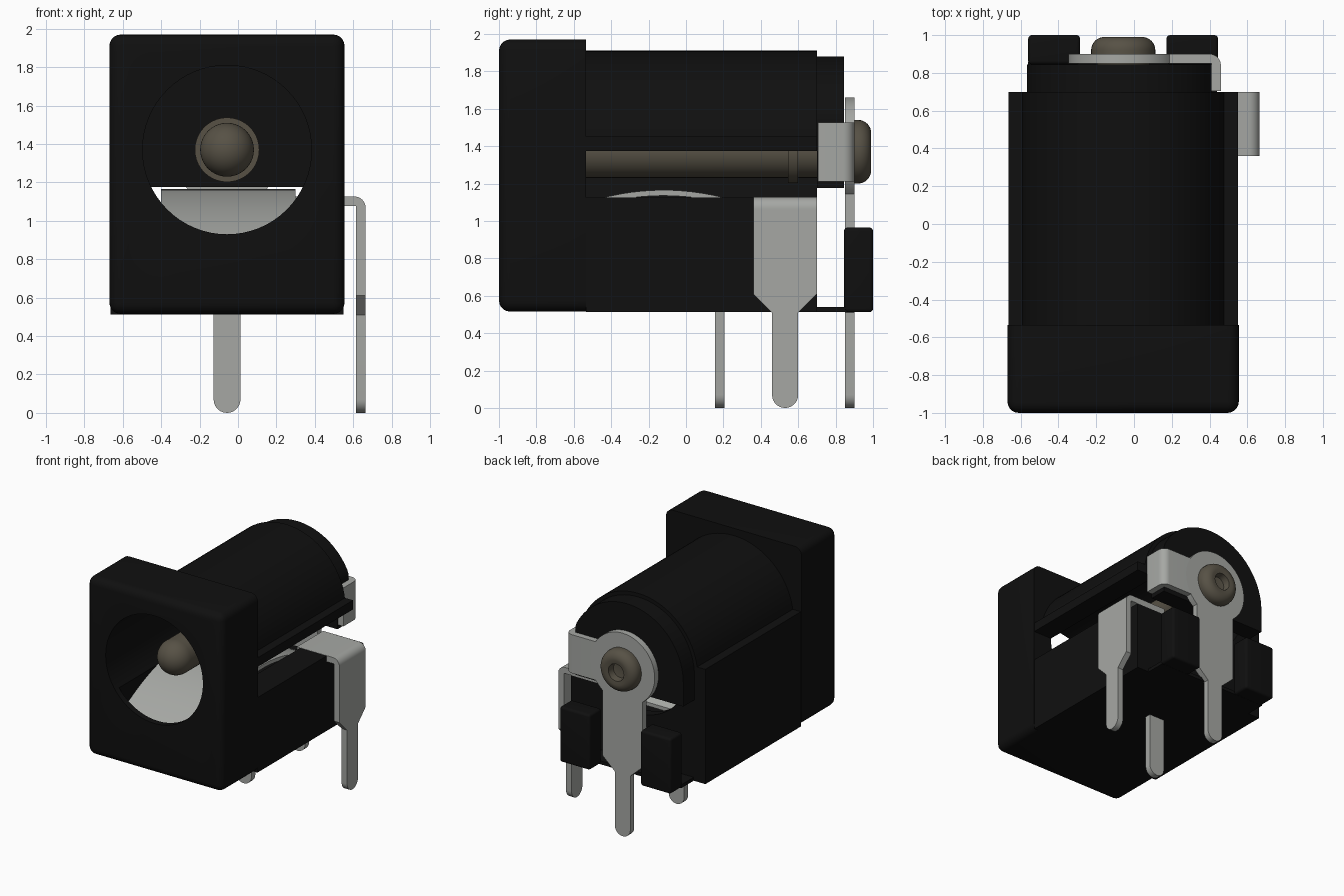
import bpy, bmesh, math
from mathutils import Matrix, Vector

if "Cube" in bpy.data.objects:
    bpy.data.objects.remove(bpy.data.objects["Cube"], do_unlink=True)

CX, CZ = -0.057, 1.37      # axis of the barrel


def material(name, col):
    m = bpy.data.materials.new(name)
    m.diffuse_color = (*col, 1)
    m.use_nodes = True
    b = next(n for n in m.node_tree.nodes if n.type == 'BSDF_PRINCIPLED')
    b.inputs["Base Color"].default_value = (*col, 1)
    b.inputs["Roughness"].default_value = 0.6
    return m


BLACK = material("black plastic", (0.005, 0.005, 0.005))
METAL = material("grey metal", (0.38, 0.39, 0.37))
BRASS = material("dark bronze", (0.095, 0.083, 0.060))


def finish(name, bm, mat):
    bmesh.ops.recalc_face_normals(bm, faces=bm.faces)
    me = bpy.data.meshes.new(name)
    bm.to_mesh(me)
    bm.free()
    ob = bpy.data.objects.new(name, me)
    bpy.context.collection.objects.link(ob)
    if mat:
        me.materials.append(mat)
    return ob


def smooth(ob):
    bpy.ops.object.select_all(action='DESELECT')
    ob.select_set(True)
    bpy.context.view_layer.objects.active = ob
    bpy.ops.object.shade_smooth_by_angle(angle=math.radians(35))


def prism(name, pts, axis, a, b, mat):
    """Extrude a 2D outline along an axis from a to b."""
    place = {'x': lambda u, v: (a, u, v), 'y': lambda u, v: (u, a, v),
             'z': lambda u, v: (u, v, a)}[axis]
    bm = bmesh.new()
    f = bm.faces.new([bm.verts.new(place(u, v)) for u, v in pts])
    r = bmesh.ops.extrude_face_region(bm, geom=[f])
    d = Vector([(b - a) * (k == axis) for k in 'xyz'])
    bmesh.ops.translate(bm, vec=d, verts=[v for v in r['geom'] if isinstance(v, bmesh.types.BMVert)])
    ob = finish(name, bm, mat)
    smooth(ob)
    return ob


def box(name, x0, x1, y0, y1, z0, z1, mat, bevel=0, keep=None):
    bm = bmesh.new()
    bmesh.ops.create_cube(bm, size=1)
    for v in bm.verts:
        v.co = [lo + (c + 0.5) * (hi - lo) for c, lo, hi in zip(v.co, (x0, y0, z0), (x1, y1, z1))]
    if bevel:
        edges = [e for e in bm.edges if not keep or not all(keep(v.co) for v in e.verts)]
        bmesh.ops.bevel(bm, geom=edges, offset=bevel, segments=5, profile=0.5, affect='EDGES')
    ob = finish(name, bm, mat)
    smooth(ob)
    return ob


def arc(cx, cy, r, a0, a1, n):
    return [(cx + r * math.cos(math.radians(a0 + (a1 - a0) * i / n)),
             cy + r * math.sin(math.radians(a0 + (a1 - a0) * i / n))) for i in range(n + 1)]


def leg(c, half, pin=0.07):
    """Right-to-left lower outline: shoulder, taper and round-ended pin."""
    return ([(c + half, 0.61), (c + pin, 0.51)] + arc(c, pin, pin, 0, -180, 14)
            + [(c - pin, 0.51), (c - half, 0.61)])


def cut(ob, cutters):
    bpy.context.view_layer.objects.active = ob
    for c in cutters:
        m = ob.modifiers.new("cut", 'BOOLEAN')
        m.operation, m.solver, m.object = 'DIFFERENCE', 'EXACT', c
        bpy.ops.object.modifier_apply(modifier=m.name)
    smooth(ob)


# Housing: bevelled front flange and arched rear body
flange = box("front_flange", -0.67, 0.555, -1, -0.535, 0.515, 1.97, BLACK, 0.06,
             lambda co: co.y > -0.6)
outline = ([(-0.665, 0.512), (0.55, 0.512), (0.55, 1.45)]
           + arc(CX, CZ, 0.54, 8.5, 171.5, 40) + [(-0.665, 1.45)])
body = prism("barrel_body", outline, 'y', -0.535, 0.70, BLACK)

# Cutters: round bore, contact cavity and side slot
bore = prism("bore_cutter", arc(CX, CZ, 0.44, 0, 354.375, 63), 'y', -1.1, 0.75, None)
cavity = box("cavity_cutter", -0.41, 0.31, -0.95, 0.62, 0.86, 1.25, None)
slot = box("slot_cutter", 0.1, 0.8, -0.56, 0.75, 1.125, 1.375, None)
cut(flange, [bore, cavity])
cut(body, [bore, cavity, slot])
for c in (bore, cavity, slot):
    bpy.data.objects.remove(c, do_unlink=True)

# Rear wall of the barrel, trimmed where the terminal tab wraps round
rear = [(min(x, 0.41), z) for x, z in arc(CX, CZ, 0.51, 0, 180, 40)]
rear = [(0.41, 1.175)] + rear + [(CX - 0.51, 1.175)]
prism("rear_wall", rear, 'y', 0.70, 0.845, BLACK)

# Floor and two guide blocks holding the rear terminal
box("rear_floor", -0.56, 0.44, 0.69, 0.86, 0.512, 0.54, BLACK)
for side, x0, x1 in (("left", 0.172, 0.445), ("right", -0.56, -0.285)):
    box("rear_block_" + side, x0, x1, 0.845, 1.0, 0.512, 0.965, BLACK, 0.02)

# Centre pin with collar and riveted head, turned about the barrel axis
profile = [(r, y) for y, r in arc(-0.72, 0, 0.14, 180, 90, 12)]
profile += [(0.14, 0.545), (0.168, 0.545), (0.168, 0.60), (0.14, 0.60), (0.14, 0.89), (0.17, 0.89),
            (0.17, 0.92)]
profile += arc(0.10, 0.92, 0.07, 12, 90, 7) + [(0.07, 0.985), (0.062, 0.93), (0, 0.92)]
bm = bmesh.new()
vs = [bm.verts.new((CX + max(r, 0), y, CZ)) for r, y in profile]
es = [bm.edges.new(p) for p in zip(vs, vs[1:])]
bmesh.ops.spin(bm, geom=vs + es, cent=(CX, 0, CZ), axis=(0, 1, 0), angle=2 * math.pi, steps=40)
bmesh.ops.remove_doubles(bm, verts=bm.verts, dist=0.0005)
smooth(finish("centre_pin", bm, BRASS))

# Rear terminal: round head, neck and pin, with a tab bent forward
head = arc(CX, CZ, 0.29, -51.6, 231.6, 40)
prism("rear_terminal", head + leg(CX, 0.18)[::-1], 'y', 0.85, 0.90, METAL)
tab = ([(CX, 0.85), (0.41, 0.85), (0.41, 0.705), (0.46, 0.705)]
       + arc(0.40, 0.84, 0.06, 0, 90, 8) + [(CX, 0.90)])
prism("rear_terminal_tab", tab, 'z', 1.21, 1.525, METAL)

# Side terminal: strap through the wall bent down into a tapered pin
prism("side_terminal", [(0.70, 1.06)] + leg(0.53, 0.17) + [(0.36, 1.06)], 'x', 0.615, 0.665, METAL)
strap = ([(0.28, 1.077), (0.615, 1.077), (0.615, 1.05), (0.665, 1.05)]
         + arc(0.605, 1.067, 0.06, 0, 90, 8) + [(0.28, 1.127)])
prism("side_terminal_strap", strap, 'y', 0.36, 0.70, METAL)

# Bowed spring contact in the bore and its pin below
bow = [(y, 1.165 - 0.39 * (y + 0.12) ** 2) for y in [-0.94 + 1.52 * i / 28 for i in range(29)]]
prism("spring_contact", bow + [(y, z - 0.03) for y, z in reversed(bow)], 'x', -0.40, 0.30, METAL)
prism("spring_contact_pin", [(CX + 0.07, 1.1)] + arc(CX, 0.07, 0.07, 0, -180, 14)
      + [(CX - 0.07, 1.1)], 'y', 0.155, 0.205, METAL)
